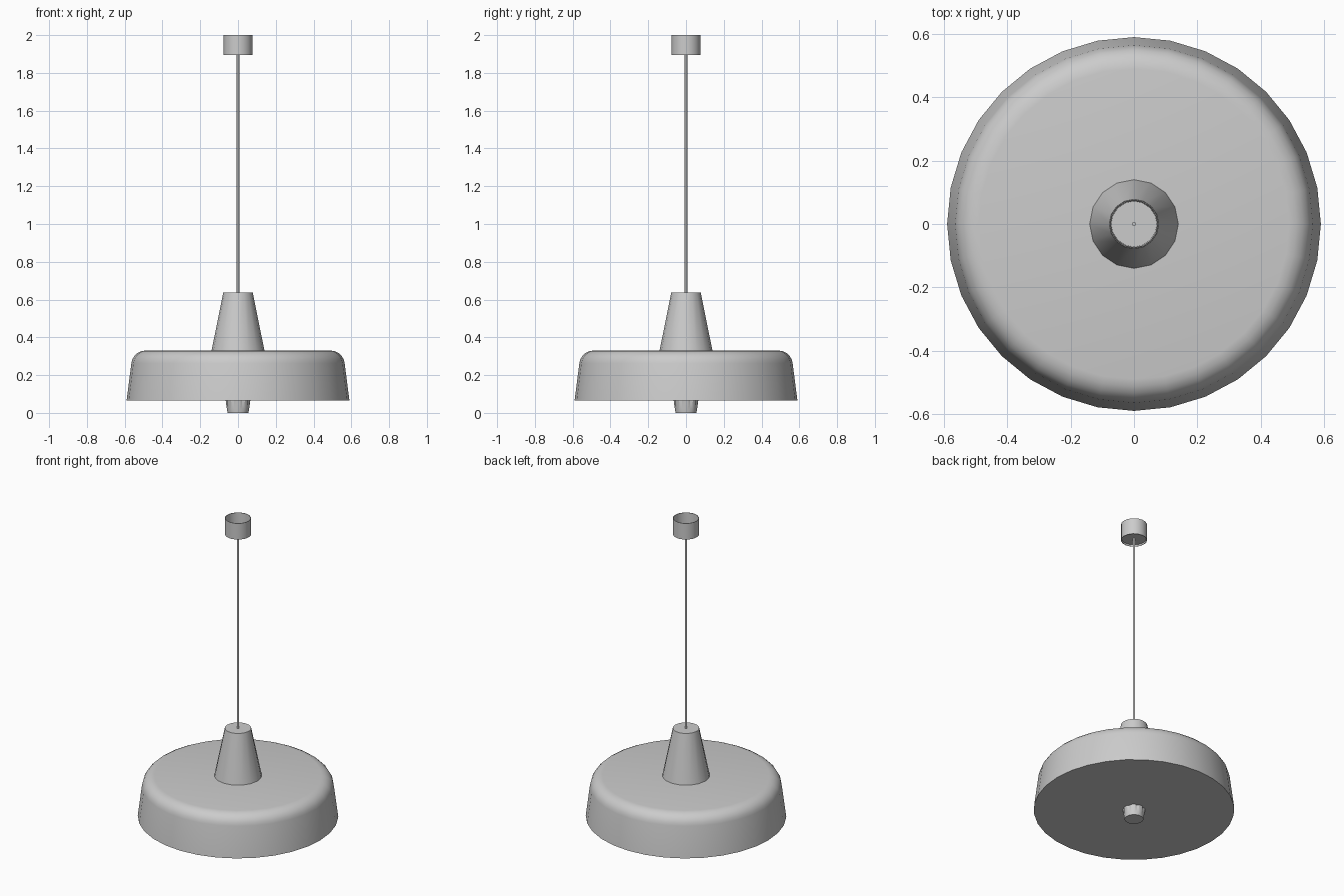
import bpy, bmesh, math

if "Cube" in bpy.data.objects:
    bpy.data.objects.remove(bpy.data.objects["Cube"])


def lathe(name, profile, sides, angle=35, radius_fn=None):
    """Revolve (radius, z) points around z; radius 0 ends become caps."""
    bm = bmesh.new()
    rings = []
    for k, (r, z) in enumerate(profile):
        if r == 0:
            rings.append([bm.verts.new((0, 0, z))])
            continue
        ring = []
        for i in range(sides):
            a = 2 * math.pi * i / sides
            rr = radius_fn(k, i, r) if radius_fn else r
            ring.append(bm.verts.new((rr * math.cos(a), rr * math.sin(a), z)))
        rings.append(ring)
    for lo, hi in zip(rings, rings[1:]):
        for i in range(sides):
            j = (i + 1) % sides
            if len(lo) == 1:
                bm.faces.new((lo[0], hi[j], hi[i]))
            elif len(hi) == 1:
                bm.faces.new((lo[i], lo[j], hi[0]))
            else:
                bm.faces.new((lo[i], lo[j], hi[j], hi[i]))
    bmesh.ops.recalc_face_normals(bm, faces=bm.faces)
    mesh = bpy.data.meshes.new(name)
    bm.to_mesh(mesh)
    bm.free()
    obj = bpy.data.objects.new(name, mesh)
    bpy.context.collection.objects.link(obj)
    bpy.ops.object.select_all(action='DESELECT')
    obj.select_set(True)
    bpy.context.view_layer.objects.active = obj
    bpy.ops.object.shade_smooth_by_angle(angle=math.radians(angle))
    return obj


# Wide shade: sloping wall, rounded shoulder, flat top and closed underside
shoulder = [(0.49 + 0.075 * math.cos(t), 0.255 + 0.075 * math.sin(t))
            for t in (math.radians(d) for d in (6, 22, 38, 54, 72, 90))]
lathe("shade", [(0, 0.065), (0.59, 0.065)] + shoulder + [(0, 0.33)], 32)

# Tapered neck on top of the shade
lathe("neck", [(0, 0.32), (0.142, 0.32), (0.078, 0.637), (0, 0.637)], 16)

# Suspension cord
lathe("cord", [(0, 0.63), (0.007, 0.63), (0.007, 1.915), (0, 1.915)], 8, 50)

# Ceiling cup: open at the top, floor slightly recessed above the lower rim
lathe("ceiling_cup", [(0, 1.905), (0.072, 1.905), (0.074, 1.895), (0.077, 1.895),
                      (0.077, 2.0), (0.074, 2.0), (0.072, 1.91), (0, 1.91)], 16)

# Notched lamp socket below the shade: grooves fade out towards the base
lathe("socket", [(0, 0.0), (0.055, 0.0), (0.059, 0.022), (0.066, 0.07), (0, 0.07)], 32, 25,
      lambda k, i, r: r * 0.86 if k == 3 and i % 4 == 2 else r)
